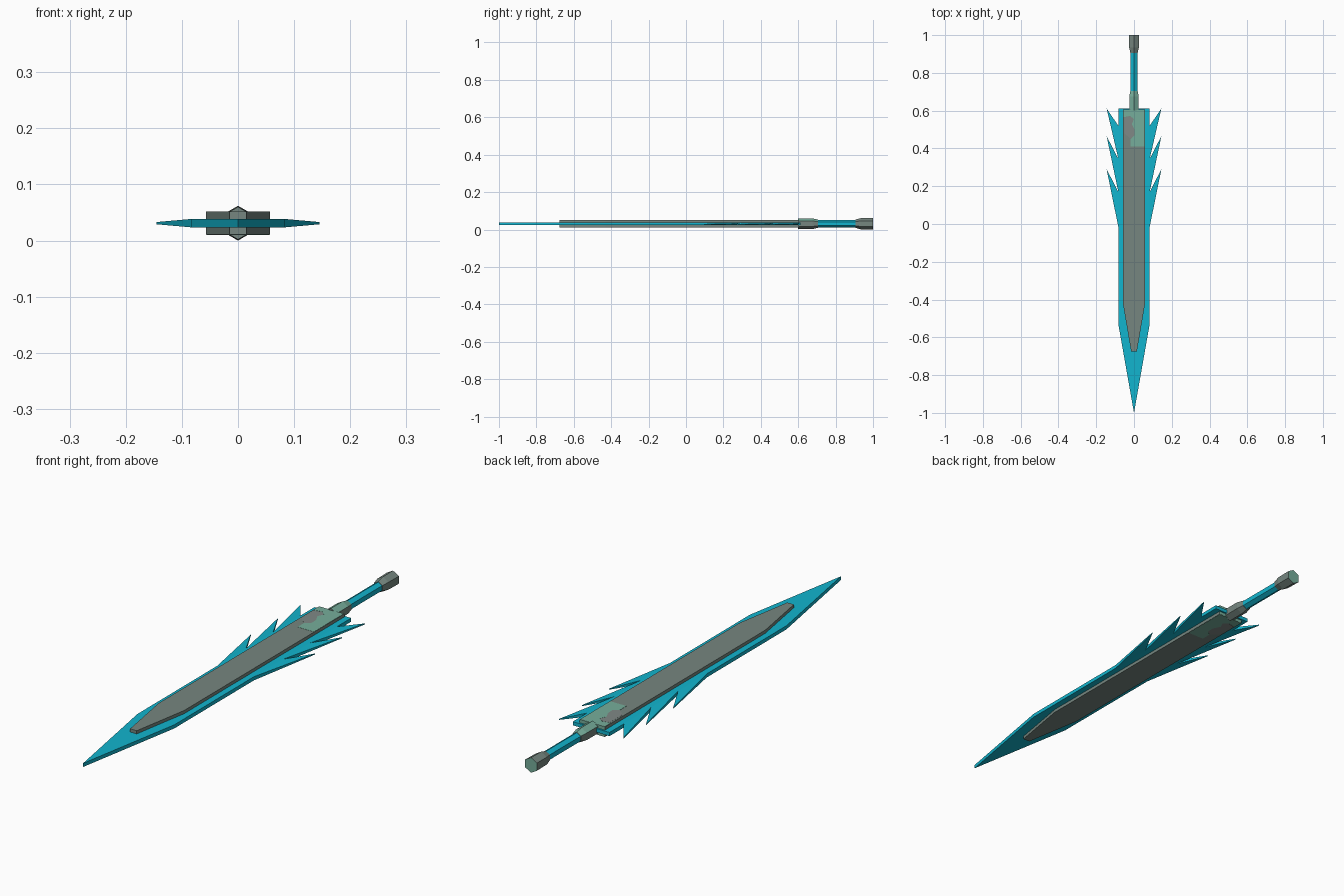
import bpy, bmesh, math

if "Cube" in bpy.data.objects:
    bpy.data.objects.remove(bpy.data.objects["Cube"])

ZC = 0.031  # height of the flat middle plane


def material(name, rgb):
    m = bpy.data.materials.new(name)
    m.diffuse_color = (*rgb, 1)
    m.use_nodes = True
    m.node_tree.nodes["Principled BSDF"].inputs["Base Color"].default_value = m.diffuse_color
    return m


TEAL = material("bright_teal", (0.006, 0.46, 0.62))
GREY = material("stone_grey", (0.18, 0.24, 0.215))
GREEN = material("pale_green", (0.18, 0.42, 0.325))
ROSE = material("warm_grey", (0.215, 0.25, 0.24))


def make(name, loops, mats, rule=None):
    """Join equal-length loops of points into a closed solid."""
    bm = bmesh.new()
    rings = [[bm.verts.new(p) for p in loop] for loop in loops]
    n = len(rings[0])
    for a, b in zip(rings, rings[1:]):
        for i in range(n):
            j = (i + 1) % n
            bm.faces.new((a[i], a[j], b[j], b[i]))
    bm.faces.new(rings[0][::-1])
    bm.faces.new(rings[-1])
    bmesh.ops.recalc_face_normals(bm, faces=bm.faces)
    bm.normal_update()
    if rule:
        for f in bm.faces:
            f.material_index = rule(f)
    me = bpy.data.meshes.new(name)
    bm.to_mesh(me)
    bm.free()
    for m in mats:
        me.materials.append(m)
    ob = bpy.data.objects.new(name, me)
    bpy.context.collection.objects.link(ob)
    return ob


def slab(name, outline, z0, z1, mats, rule=None):
    return make(name, [[(x, y, z) for x, y in outline] for z in (z0, z1)], mats, rule)


def hex_rod(name, stations, mats, rule=None):
    """Six-sided rod along y with a corner on top; stations are (y, radius)."""
    loops = [[(r * math.sin(k * math.pi / 3), y, ZC + r * math.cos(k * math.pi / 3))
              for k in range(6)] for y, r in stations]
    return make(name, loops, mats, rule)


def both_sides(half):
    return half + [(-x, y) for x, y in reversed(half) if x > 0]


# Wide flat blade
slab("blade", both_sides([(0, -1.0), (0.083, -0.53), (0.083, 0.612)]),
     ZC - 0.0075, ZC + 0.0075, [TEAL])

# Backward swept fins, thinning towards their points: (base start, base end, tip)
for i, (y0, y1, yt) in enumerate([(-0.015, 0.17, 0.29), (0.17, 0.345, 0.465),
                                  (0.345, 0.52, 0.612)]):
    for s, side in ((1, "right"), (-1, "left")):
        loops = [[(s * 0.083, y0, ZC + k * 0.0075), (s * 0.083, y1, ZC + k * 0.0075),
                  (s * 0.145, yt, ZC + k * 0.002)] for k in (-1, 1)]
        make(f"fin_{side}_{i + 1}", loops, [TEAL])

# Thick core running through the blade, green on its rear end
H = 0.0205
slab("core", both_sides([(0.015, -0.675), (0.057, -0.43), (0.057, 0.605)]),
     ZC - H, ZC + H, [GREY, GREEN], lambda f: 1 if f.normal.y > 0.9 else 0)

# Weathered patches on both faces of the core
patch = [(-0.056, 0.604), (-0.056, 0.565), (-0.02, 0.572), (0.0, 0.555), (-0.012, 0.53),
         (0.003, 0.5), (0.004, 0.47), (-0.018, 0.45), (-0.018, 0.41), (0.056, 0.41),
         (0.056, 0.604)]
spot = [(-0.05, 0.563), (-0.02, 0.57), (0.0, 0.555), (-0.012, 0.53), (0.003, 0.5),
        (0.004, 0.47), (-0.018, 0.452), (-0.05, 0.48)]
for s, side in ((1, "upper"), (-1, "lower")):
    z = ZC + s * H
    slab(f"green_patch_{side}", patch, z, z + s * 0.0006, [GREEN])
    slab(f"grey_spot_{side}", spot, z, z + s * 0.0004, [ROSE])

# Handle: collar, grip and pommel
hex_rod("collar", [(0.6, 0.029), (0.675, 0.029), (0.705, 0.022)], [GREY, GREEN],
        lambda f: 1 if f.normal.z > 0.3 else 0)
hex_rod("grip", [(0.69, 0.02), (0.92, 0.02)], [TEAL])
hex_rod("pommel", [(0.905, 0.022), (0.935, 0.03), (1.0, 0.031)], [GREY, GREEN],
        lambda f: 1 if f.normal.y > 0.9 else 0)
